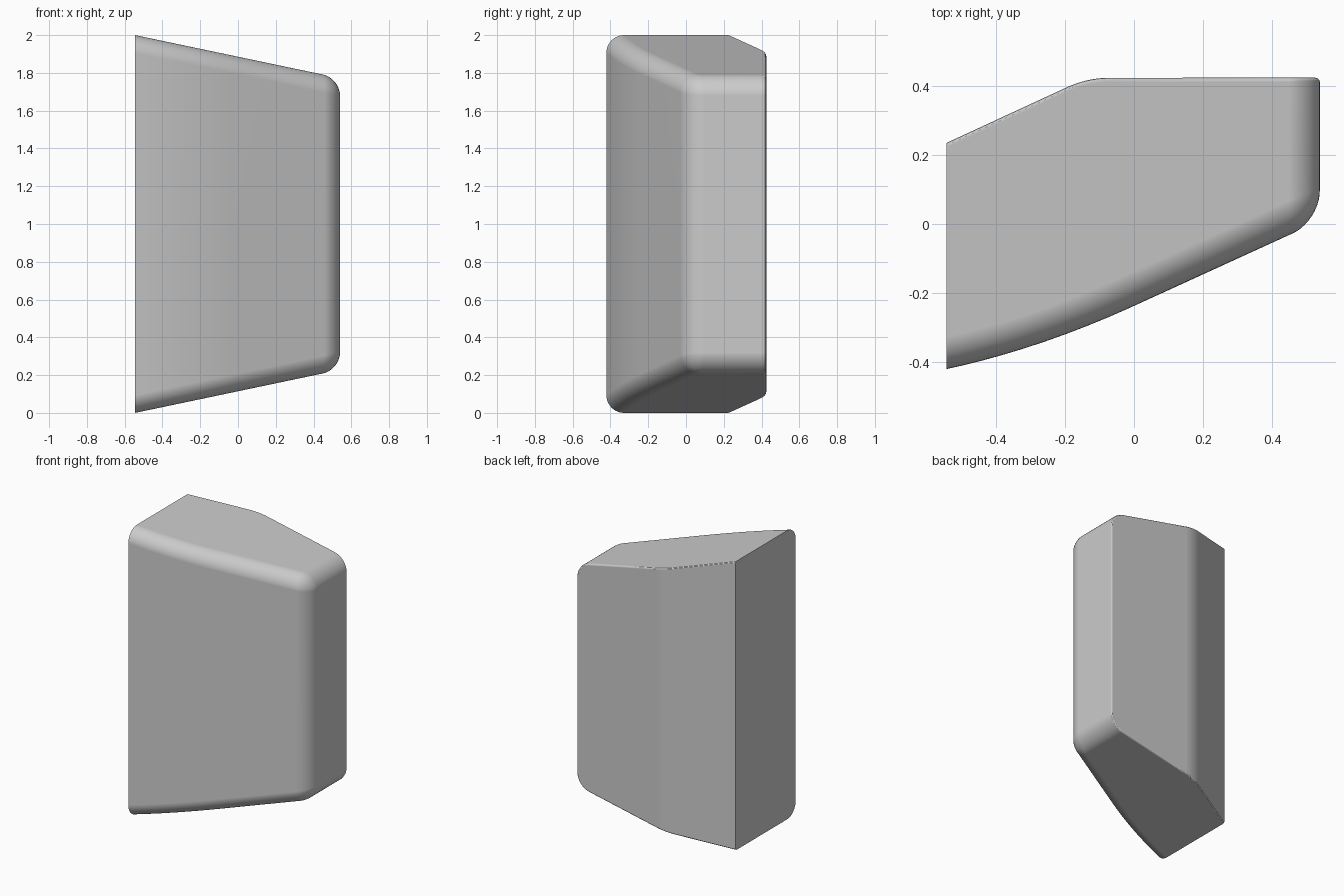
import bpy
import bmesh
from math import radians
from mathutils import Vector

old = bpy.data.objects.get("Cube")
if old:
    bpy.data.objects.remove(old, do_unlink=True)

CUT_X, TIP_X, BACK_Y = -0.545, 0.54, 0.425
START_X = -0.85          # body runs past the cut face, then is trimmed
SLOPE = 0.21             # taper of the top and bottom


def front_y(x):
    """Straight towards the tip, gently curved towards the cut face."""
    return -0.238 + 0.457 * x + (0.22 * x * x if x < 0 else 0)


def half_height(x):
    return 1 - SLOPE * (x - CUT_X)


def back_bend(steps=8):
    """Soft bend between the slanted and the straight part of the back."""
    a, b, c = Vector((-0.07, BACK_Y)), Vector((-0.136, BACK_Y)), Vector((-0.2, 0.395))
    for i in range(steps + 1):
        t = i / steps
        yield tuple(a * (1 - t) ** 2 + b * 2 * t * (1 - t) + c * t * t)


# Plan outline, counter-clockwise from the front left
outline = [(START_X * (1 - i / 14), front_y(START_X * (1 - i / 14))) for i in range(15)]
outline += [(TIP_X, front_y(TIP_X)), (TIP_X, BACK_Y)]
outline += list(back_bend())
outline.append((START_X, 0.395 + (START_X + 0.2) * 0.462))

# Tapered solid
bm = bmesh.new()
low = [bm.verts.new((x, y, 1 - half_height(x))) for x, y in outline]
high = [bm.verts.new((x, y, 1 + half_height(x))) for x, y in outline]
bm.faces.new(reversed(low))
bm.faces.new(high)
n = len(outline)
for i in range(n):
    j = (i + 1) % n
    bm.faces.new((low[i], low[j], high[j], high[i]))
bm.normal_update()


def side(face):
    """Name the side of the body that a face belongs to."""
    nx, ny, nz = face.normal
    if nx < -0.9:
        return "cut"
    if abs(nz) > 0.9:
        return "cap"
    if nx > 0.95:
        return "tip"
    return "front" if ny < 0 else "back"


# Broad rounding around the front and the tip
broad = [e for e in bm.edges
         if {side(f) for f in e.link_faces} in ({"front", "cap"}, {"tip", "cap"}, {"front", "tip"})]
bmesh.ops.bevel(bm, geom=broad, offset=0.092, offset_type='OFFSET',
                segments=10, profile=0.5, affect='EDGES', clamp_overlap=False)
bm.normal_update()

# Fine rounding around the back panel


def is_back(face):
    return face.normal.y > 0.5 and abs(face.normal.z) < 0.1


fine = [e for e in bm.edges if len(e.link_faces) == 2
        and sum(is_back(f) for f in e.link_faces) == 1
        and not any(f.normal.x < -0.9 for f in e.link_faces)]
bmesh.ops.bevel(bm, geom=fine, offset=0.012, offset_type='OFFSET',
                segments=3, profile=0.5, affect='EDGES', clamp_overlap=False)

# Flat cut face
cut = bmesh.ops.bisect_plane(bm, geom=bm.verts[:] + bm.edges[:] + bm.faces[:],
                             plane_co=(CUT_X, 0, 0), plane_no=(1, 0, 0), clear_inner=True)
rim = [g for g in cut["geom_cut"] if isinstance(g, bmesh.types.BMEdge)]
bmesh.ops.contextual_create(bm, geom=rim)
bmesh.ops.recalc_face_normals(bm, faces=bm.faces[:])

mesh = bpy.data.meshes.new("rounded_wedge")
bm.to_mesh(mesh)
bm.free()
body = bpy.data.objects.new("rounded_wedge", mesh)
bpy.context.collection.objects.link(body)
bpy.context.view_layer.objects.active = body
body.select_set(True)
bpy.ops.object.shade_smooth_by_angle(angle=radians(30))

# Weighted normals keep the large panels flat
weighted = body.modifiers.new("flat_panels", 'WEIGHTED_NORMAL')
weighted.keep_sharp = True
